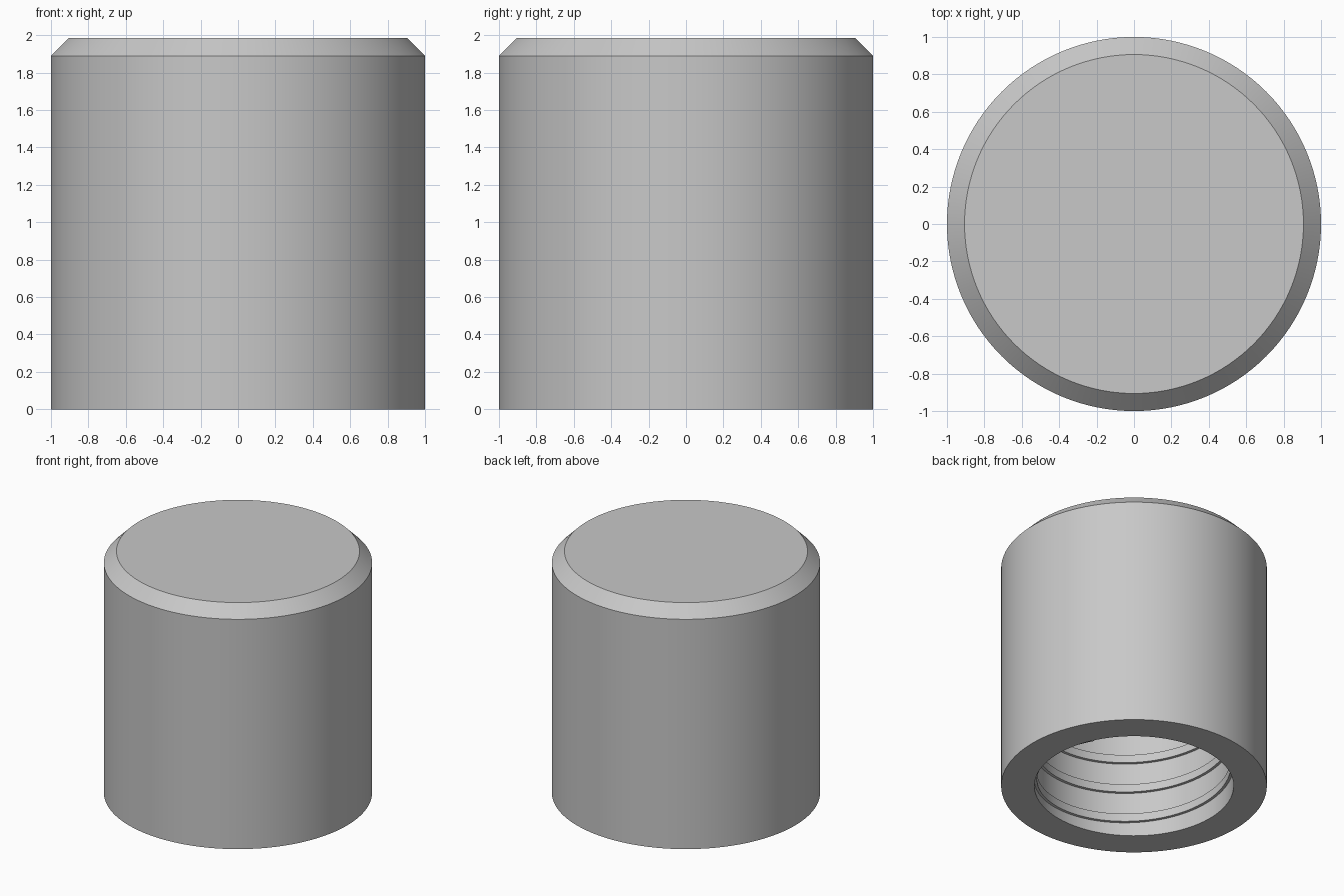
import bpy, bmesh, math

cube = bpy.data.objects.get("Cube")
if cube:
    bpy.data.objects.remove(cube)

SIDES = 128
BORE = 0.75
PITCH = 0.255

grey = bpy.data.materials.new("light_grey")
grey.use_nodes = True
colour = (0.58, 0.58, 0.58, 1)
grey.diffuse_color = colour
grey.node_tree.nodes["Principled BSDF"].inputs["Base Color"].default_value = colour


def finish(name, bm):
    """Turn a bmesh into a smooth object with sharp edges kept."""
    bmesh.ops.remove_doubles(bm, verts=bm.verts, dist=1e-5)
    bmesh.ops.recalc_face_normals(bm, faces=bm.faces)
    mesh = bpy.data.meshes.new(name)
    bm.to_mesh(mesh)
    bm.free()
    mesh.materials.append(grey)
    obj = bpy.data.objects.new(name, mesh)
    bpy.context.collection.objects.link(obj)
    bpy.ops.object.select_all(action="DESELECT")
    obj.select_set(True)
    bpy.context.view_layer.objects.active = obj
    bpy.ops.object.shade_smooth_by_angle(angle=math.radians(25))
    return obj


# Cap body: chamfered outside, blind bore open at the bottom
profile = [(0, 1.984), (0.906, 1.984), (1, 1.89), (1, 0),
           (BORE, 0), (BORE, 1.7), (0, 1.7)]
bm = bmesh.new()
verts = [bm.verts.new((r, 0, z)) for r, z in profile]
edges = [bm.edges.new(pair) for pair in zip(verts, verts[1:])]
bmesh.ops.spin(bm, geom=verts + edges, cent=(0, 0, 0), axis=(0, 0, 1),
               angle=math.tau, steps=SIDES, use_merge=False)
finish("cap_body", bm)

# Inner thread: a low ridge wound up the bore
section = [(BORE + 0.02, 0), (BORE - 0.02, 0.004),
           (BORE - 0.02, 0.07), (BORE + 0.02, 0.074)]
start = -math.pi / 4 + math.tau * 0.05 / PITCH
turns = 6
bm = bmesh.new()
rings = []
for i in range(turns * SIDES + 1):
    a = start - math.tau * i / SIDES
    rise = 0.002 + PITCH * i / SIDES
    rings.append([bm.verts.new((r * math.cos(a), r * math.sin(a), z + rise))
                  for r, z in section])
for low, high in zip(rings, rings[1:]):
    for k in range(4):
        n = (k + 1) % 4
        bm.faces.new((low[k], low[n], high[n], high[k]))
bm.faces.new(rings[0])
bm.faces.new(rings[-1])
finish("inner_thread", bm)
